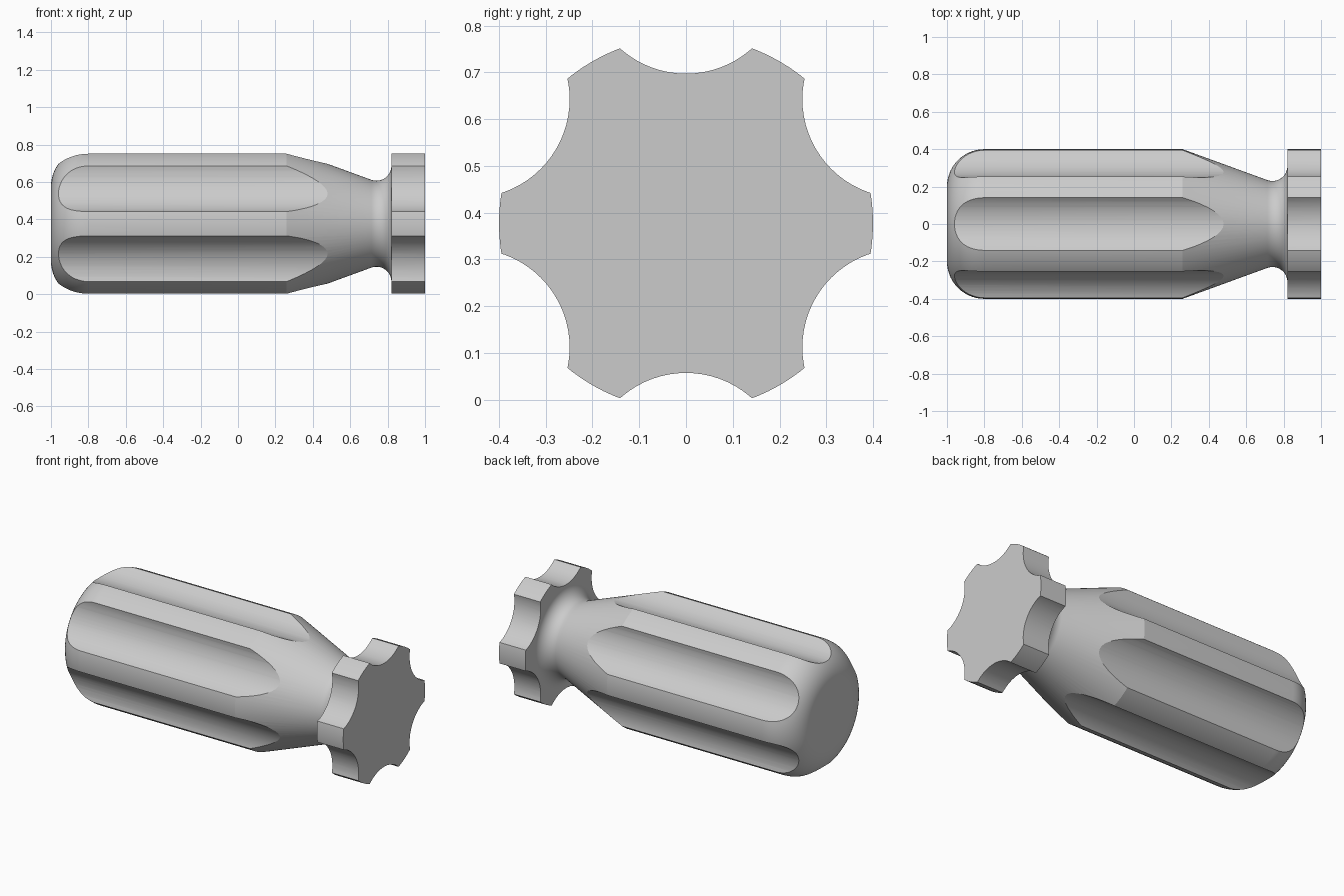
import bpy
import bmesh
from math import cos, sin, radians
from mathutils import Matrix, Vector

cube = bpy.data.objects.get("Cube")
if cube:
    bpy.data.objects.remove(cube, do_unlink=True)

AXIS_Z = 0.377
RADIUS = 0.4


def arc(cx, cr, radius, start, end, steps):
    """Points of an arc in the (x, r) profile plane, angles in degrees."""
    angles = [radians(start + (end - start) * i / steps) for i in range(steps + 1)]
    return [(cx + radius * cos(a), cr + radius * sin(a)) for a in angles]


def new_object(name, bm):
    mesh = bpy.data.meshes.new(name)
    bmesh.ops.recalc_face_normals(bm, faces=bm.faces)
    bm.to_mesh(mesh)
    bm.free()
    obj = bpy.data.objects.new(name, mesh)
    obj.location.z = AXIS_Z
    bpy.context.collection.objects.link(obj)
    return obj


# Plain grey material
grey = bpy.data.materials.new("light grey")
grey.use_nodes = True
grey.diffuse_color = (0.6, 0.6, 0.6, 1)
grey.node_tree.nodes["Principled BSDF"].inputs["Base Color"].default_value = (0.6, 0.6, 0.6, 1)

# Handle profile: rounded butt, straight grip, taper, filleted neck, collar
profile = arc(-0.8, 0.2, 0.2, 180, 90, 14)
profile += [(0.26, RADIUS)]
profile += arc(0.74, 0.31, 0.08, 250, 360, 16)
profile += [(0.82, RADIUS), (1, RADIUS)]

# Turn the profile around the long axis and close both ends
bm = bmesh.new()
verts = [bm.verts.new((x, 0, r)) for x, r in profile]
edges = [bm.edges.new(pair) for pair in zip(verts, verts[1:])]
bmesh.ops.spin(bm, geom=verts + edges, cent=(0, 0, 0), axis=(1, 0, 0),
               angle=radians(360), steps=96)
bmesh.ops.remove_doubles(bm, verts=bm.verts, dist=0.0001)
bmesh.ops.holes_fill(bm, edges=bm.edges, sides=0)
handle = new_object("fluted_handle", bm)
handle.data.materials.append(grey)

# Six long round cutters for the flutes
bm = bmesh.new()
for k in range(6):
    a = radians(30 + 60 * k)
    centre = Vector((0, cos(a), sin(a))) * 0.531
    place = Matrix.Translation(centre) @ Matrix.Rotation(radians(90), 4, "Y")
    bmesh.ops.create_cone(bm, cap_ends=True, segments=72, radius1=0.211,
                          radius2=0.211, depth=2.4, matrix=place)
cutter = new_object("flute_cutter", bm)
cutter.data.materials.append(grey)
cutter.hide_render = True

# Cut the flutes, then smooth the curved surfaces
cut = handle.modifiers.new("flutes", "BOOLEAN")
cut.operation = "DIFFERENCE"
cut.solver = "EXACT"
cut.object = cutter
bpy.ops.object.select_all(action="DESELECT")
handle.select_set(True)
bpy.context.view_layer.objects.active = handle
bpy.ops.object.modifier_apply(modifier=cut.name)
bpy.data.objects.remove(cutter, do_unlink=True)
bpy.ops.object.shade_smooth_by_angle(angle=radians(15))
